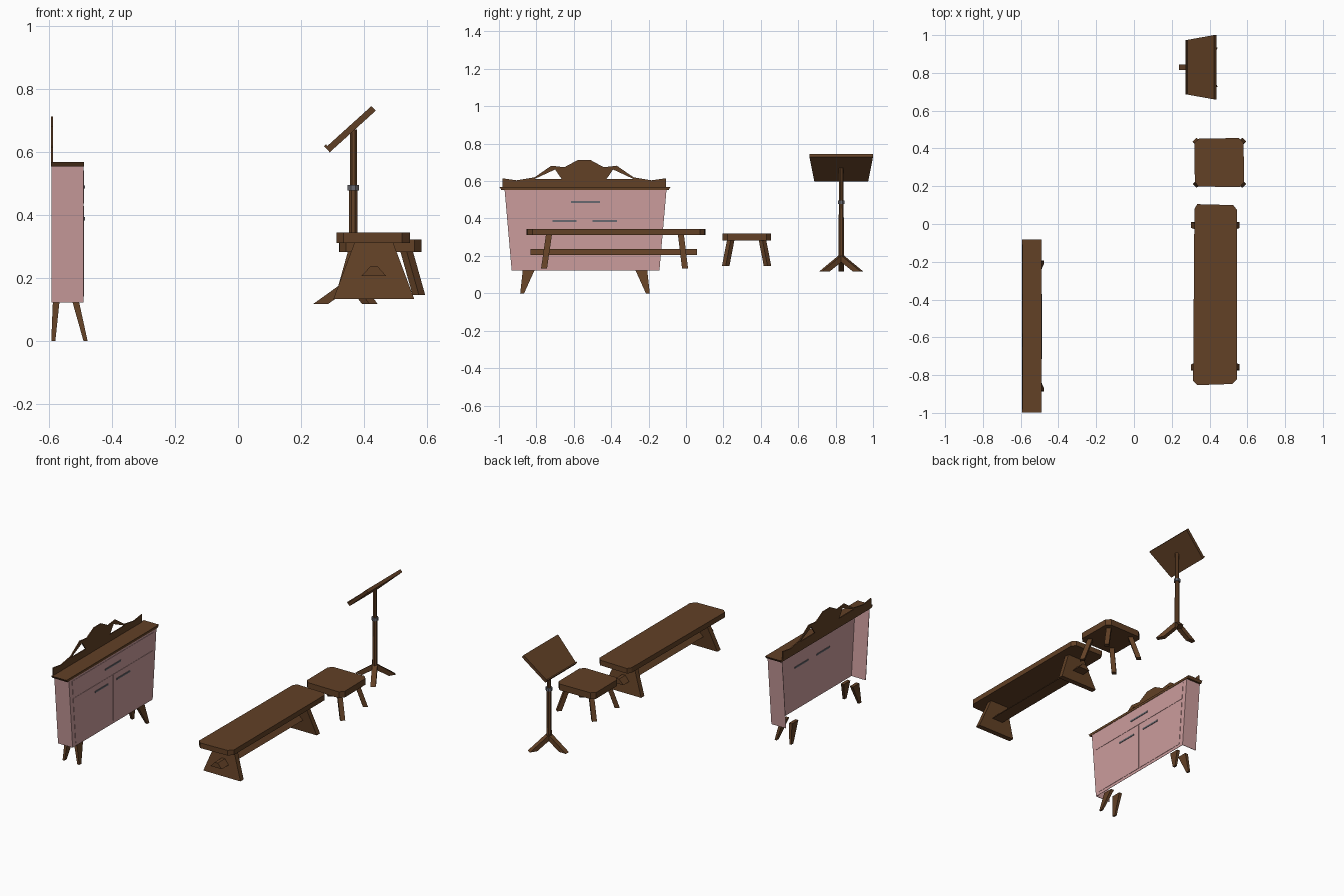
import bpy, bmesh, math
from mathutils import Vector

if "Cube" in bpy.data.objects:
    bpy.data.objects.remove(bpy.data.objects["Cube"])


def material(name, rgb):
    m = bpy.data.materials.new(name)
    m.diffuse_color = (*rgb, 1)
    m.use_nodes = True
    m.node_tree.nodes["Principled BSDF"].inputs["Base Color"].default_value = m.diffuse_color
    return m


WOOD = material("dark wood", (0.122, 0.052, 0.019))
PINK = material("dusty pink paint", (0.60, 0.335, 0.335))
METAL = material("grey metal", (0.14, 0.14, 0.16))


def finish(name, bm, mat, fix=True):
    if fix:
        bmesh.ops.recalc_face_normals(bm, faces=bm.faces)
    me = bpy.data.meshes.new(name)
    bm.to_mesh(me)
    bm.free()
    me.materials.append(mat)
    ob = bpy.data.objects.new(name, me)
    bpy.context.collection.objects.link(ob)
    return ob


def loft(name, ring_a, ring_b, mat):
    """Solid between two matching rings of 3D points."""
    bm = bmesh.new()
    a = [bm.verts.new(p) for p in ring_a]
    b = [bm.verts.new(p) for p in ring_b]
    n = len(a)
    bm.faces.new(a)
    bm.faces.new(b[::-1])
    for i in range(n):
        j = (i + 1) % n
        bm.faces.new((a[i], b[i], b[j], a[j]))
    return finish(name, bm, mat)


def box(name, x0, x1, y0, y1, z0, z1, mat):
    sq = [(x0, y0), (x1, y0), (x1, y1), (x0, y1)]
    return slab(name, sq, z0, z1, mat)


def slab(name, outline, z0, z1, mat):
    return loft(name, [(x, y, z0) for x, y in outline], [(x, y, z1) for x, y in outline], mat)


def ring(cx, cy, z, r, n, turn=0.0):
    return [(cx + r * math.cos(turn + 2 * math.pi * i / n),
             cy + r * math.sin(turn + 2 * math.pi * i / n), z) for i in range(n)]


def rect(cx, cy, z, w, d):
    return [(cx + sx * w / 2, cy + sy * d / 2, z) for sx, sy in ((-1, -1), (1, -1), (1, 1), (-1, 1))]


# ---------- Sideboard (faces +x) ----------
CY, XB, XF, ZB, ZT = -0.537, -0.592, -0.491, 0.122, 0.555


def half(z):
    return 0.395 + (z - ZB) * 0.0875


# body: front and two sides, open at the back and bottom
bm = bmesh.new()
b, t = half(ZB), half(ZT)
front = [(XF, -b, ZB), (XF, b, ZB), (XF, t, ZT), (XF, -t, ZT)]
right = [(XF, b, ZB), (XB, b, ZB), (XB, t, ZT), (XF, t, ZT)]
left = [(XB, -b, ZB), (XF, -b, ZB), (XF, -t, ZT), (XB, -t, ZT)]
for quad in (front, right, left):
    bm.faces.new([bm.verts.new((x, y + CY, z)) for x, y, z in quad])
bmesh.ops.remove_doubles(bm, verts=bm.verts, dist=1e-5)
body = finish("cabinet_body", bm, PINK, fix=False)
sol = body.modifiers.new("thin walls", 'SOLIDIFY')
sol.thickness, sol.offset = 0.003, -1

# drawer and door fronts as thin plates
for name, lo, hi, z0, z1 in (("drawer_front", -1, 1, 0.436, 0.540),
                             ("left_door", -1, 0, 0.140, 0.428),
                             ("right_door", 0, 1, 0.140, 0.428)):
    def edge(s, z):
        return CY + (s * (half(z) - 0.03) if s else (0.004 if lo == 0 else -0.004))
    pts = [(edge(lo, z0), z0), (edge(hi, z0), z0), (edge(hi, z1), z1), (edge(lo, z1), z1)]
    loft(name, [(XF - 0.001, y, z) for y, z in pts], [(XF + 0.002, y, z) for y, z in pts], PINK)

# handles
for name, y0, y1, z in (("drawer_handle", -0.615, -0.46, 0.488),
                        ("left_door_handle", -0.715, -0.585, 0.387),
                        ("right_door_handle", -0.50, -0.37, 0.387)):
    box(name, XF - 0.005, XF + 0.005, y0, y1, z - 0.005, z + 0.005, METAL)

# top board, slightly wider at its upper face
loft("cabinet_top", rect(-0.541, -0.54, 0.553, 0.104, 0.895),
     rect(-0.541, -0.54, 0.568, 0.105, 0.914), WOOD)

# carved crest with two triangular openings (half outline mirrored)
half_profile = [(0.437, 0.566), (0.437, 0.615), (0.36, 0.604), (0.265, 0.620), (0.175, 0.682),
                (0.105, 0.674), (0.035, 0.712)]
outline = half_profile + [(-y, z) for y, z in reversed(half_profile)]
hole = [(0.265, 0.611), (0.155, 0.662), (0.120, 0.611)]
bm = bmesh.new()
for loop in (outline, hole, [(-y, z) for y, z in hole]):
    vs = [bm.verts.new((-0.594, y - 0.545, z)) for y, z in loop]
    for i in range(len(vs)):
        bm.edges.new((vs[i], vs[(i + 1) % len(vs)]))
bmesh.ops.triangle_fill(bm, edges=bm.edges[:], use_beauty=True)
ext = bmesh.ops.extrude_face_region(bm, geom=bm.faces[:], use_keep_orig=True)
bmesh.ops.translate(bm, vec=(0.007, 0, 0),
                    verts=[g for g in ext["geom"] if isinstance(g, bmesh.types.BMVert)])
finish("cabinet_crest", bm, WOOD)

# tapered splayed legs
for side in (-1, 1):
    for name, xt, xb in (("back", -0.577, -0.586), ("front", -0.515, -0.484)):
        loft(f"cabinet_{name}_leg", rect(xb, -0.54 + side * 0.336, 0, 0.013, 0.021),
             rect(xt, -0.54 + side * 0.301, 0.124, 0.021, 0.063), WOOD)

# ---------- Bench ----------
slab("bench_seat", [(0.335, 0.105), (0.525, 0.10), (0.545, 0.075), (0.546, -0.82),
                    (0.52, -0.847), (0.335, -0.853), (0.313, -0.83), (0.32, 0.08)],
     0.311, 0.343, WOOD)
for name, yt, yb in (("bench_front_support", -0.733, -0.759), ("bench_back_support", -0.027, -0.005)):
    loft(name, rect(0.431, yb, 0.132, 0.257, 0.032), rect(0.431, yt, 0.312, 0.122, 0.032), WOOD)
# stretcher with a roof-shaped section passing through the supports
section = [(0.392, 0.206), (0.470, 0.206), (0.442, 0.237), (0.421, 0.237)]
loft("bench_stretcher", [(x, -0.832, z) for x, z in section],
     [(x, 0.060, z) for x, z in section], WOOD)

# ---------- Stool ----------
SX, SY = 0.452, 0.324
slab("stool_seat", [(0.345, 0.452), (0.556, 0.455), (0.580, 0.430), (0.583, 0.222),
                    (0.560, 0.196), (0.343, 0.198), (0.322, 0.222), (0.320, 0.430)],
     0.282, 0.321, WOOD)
for sx in (-1, 1):
    for sy in (-1, 1):
        loft("stool_leg", ring(SX + sx * 0.122, SY + sy * 0.112, 0.145, 0.020, 4),
             ring(SX + sx * 0.083, SY + sy * 0.085, 0.284, 0.020, 4), WOOD)

# ---------- Music stand ----------
PX, PY = 0.366, 0.830
loft("stand_lower_post", ring(PX, PY, 0.165, 0.016, 8, 0.39), ring(PX, PY, 0.485, 0.014, 8, 0.39), WOOD)
loft("stand_upper_post", ring(PX, PY, 0.485, 0.012, 8, 0.39), ring(PX, PY, 0.670, 0.012, 8, 0.39), WOOD)
loft("stand_collar", ring(PX, PY, 0.477, 0.020, 8, 0.39), ring(PX, PY, 0.495, 0.020, 8, 0.39), METAL)

# three feet
foot = [(0.127, 0.117), (0.080, 0.117), (0.0, 0.172), (0.0, 0.208)]
for ang in (60, 180, 300):
    u = Vector((math.cos(math.radians(ang)), math.sin(math.radians(ang)), 0))
    v = Vector((-u.y, u.x, 0)) * 0.015
    mid = [Vector((PX, PY, z)) + u * r for r, z in foot]
    loft("stand_foot", [p - v for p in mid], [p + v for p in mid], WOOD)

# tilted desk, wider along its top edge, with a small lip
N = Vector((-0.67, 0, 0.74)) * 0.02
desk = [Vector((0.291, PY - 0.144, 0.598)), Vector((0.291, PY + 0.144, 0.598)),
        Vector((0.437, PY + 0.170, 0.730)), Vector((0.437, PY - 0.170, 0.730))]
loft("stand_desk", desk, [p + N for p in desk], WOOD)
U = Vector((0.74, 0, 0.67)) * 0.008
lip = [desk[0] + N, desk[1] + N, desk[1] + N + U, desk[0] + N + U]
loft("stand_lip", lip, [p + N * 0.35 for p in lip], WOOD)
